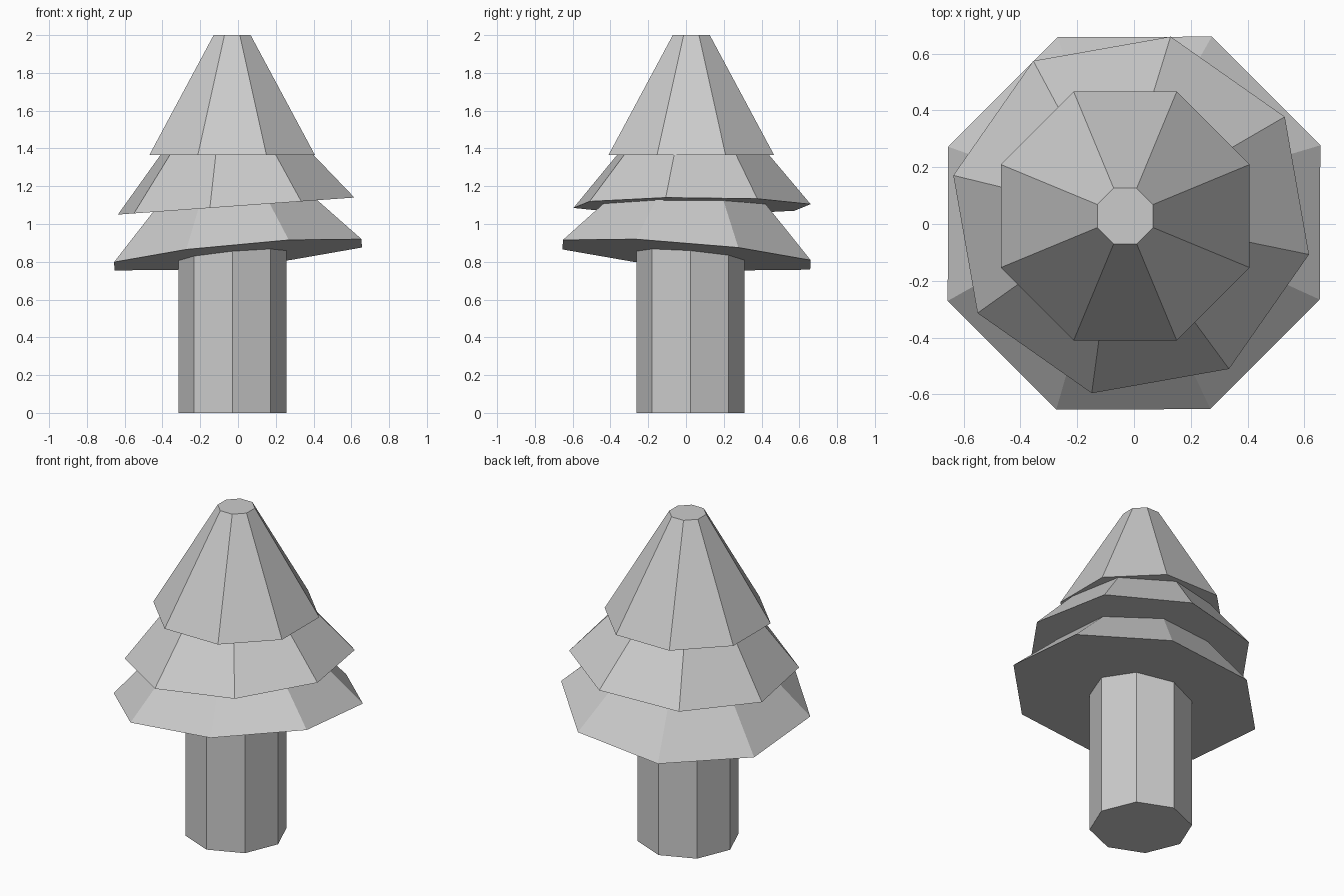
import bpy, bmesh
from math import radians
from mathutils import Matrix, Vector

if "Cube" in bpy.data.objects:
    bpy.data.objects.remove(bpy.data.objects["Cube"])


def octagon_frustum(name, base, r_bottom, r_top, height, spin=0, slope=(0, 0)):
    """Eight-sided frustum on its base centre; slope is the base rise along x and y."""
    bm = bmesh.new()
    bmesh.ops.create_cone(bm, cap_ends=True, cap_tris=False, segments=8,
                          radius1=r_bottom, radius2=r_top, depth=height,
                          matrix=Matrix.Translation((0, 0, height / 2)))
    normal = Vector((-slope[0], -slope[1], 1))
    tilt = Vector((0, 0, 1)).rotation_difference(normal).to_matrix().to_4x4()
    bm.transform(Matrix.Translation(base) @ tilt @ Matrix.Rotation(radians(spin), 4, 'Z'))
    mesh = bpy.data.meshes.new(name)
    bm.to_mesh(mesh)
    bm.free()
    obj = bpy.data.objects.new(name, mesh)
    bpy.context.collection.objects.link(obj)
    return obj


# Straight trunk
octagon_frustum("trunk", (-0.03, 0.023, 0), 0.286, 0.286, 0.92)

# Foliage tiers: the lower two lean slightly
octagon_frustum("lower_foliage", (0, 0.003, 0.837), 0.712, 0.22, 0.5, 22.5, (0.093, -0.082))
octagon_frustum("middle_foliage", (-0.01, 0.032, 1.095), 0.643, 0.26, 0.45, -12.5, (0.072, 0))
octagon_frustum("upper_foliage", (-0.031, 0.028, 1.366), 0.474, 0.106, 0.634, 22.5)
